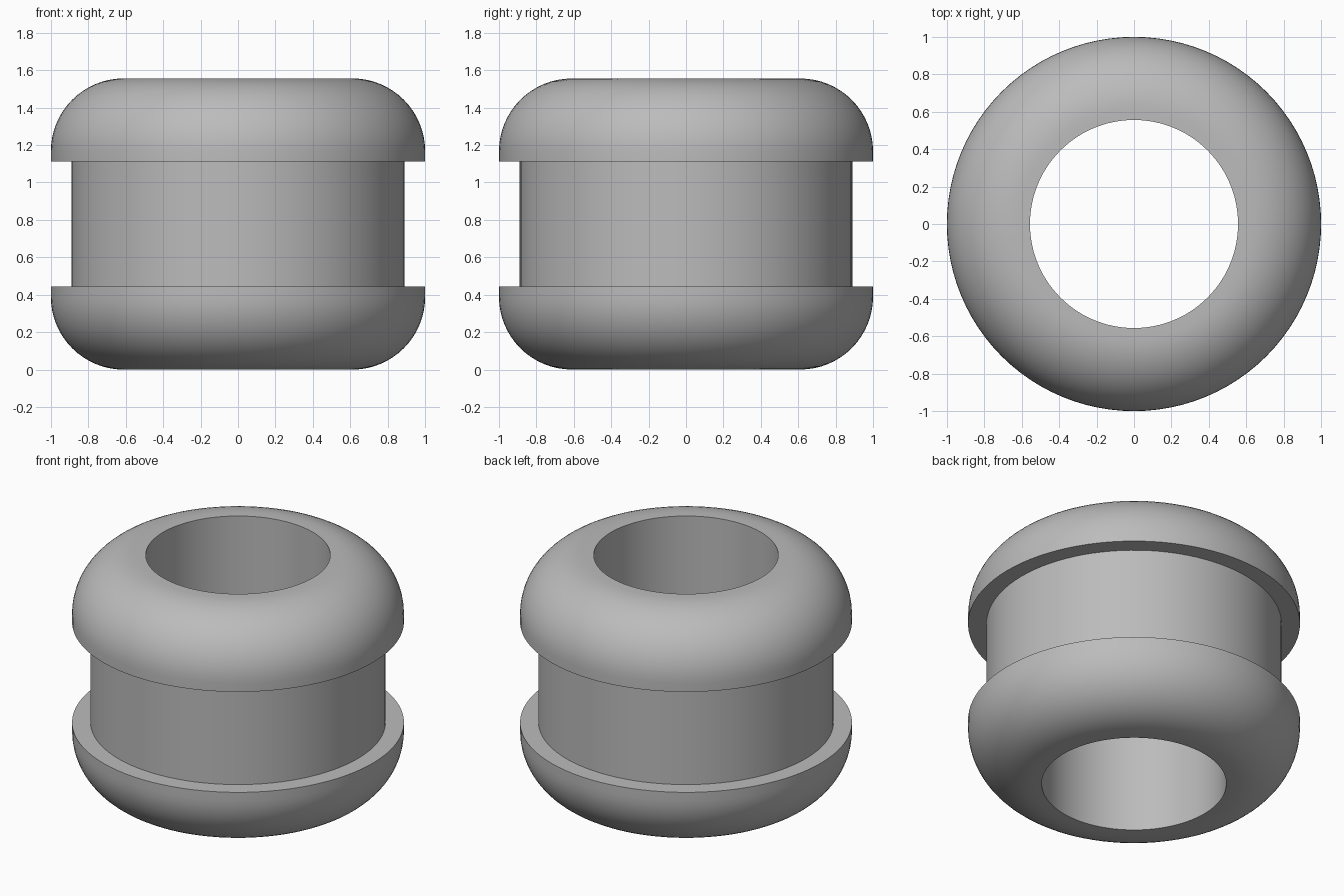
import bpy, bmesh, math

cube = bpy.data.objects.get("Cube")
if cube:
    bpy.data.objects.remove(cube, do_unlink=True)

HEIGHT = 1.556
OUTER, NECK, BORE = 1.0, 0.889, 0.556
FLANGE = 0.444       # height of each rounded flange
FILLET = 0.389       # radius of the rounded rims
SIDES, ARC = 96, 16

grey = bpy.data.materials.new("grey rubber")
grey.use_nodes = True
colour = (0.5, 0.5, 0.5, 1)
grey.diffuse_color = colour
grey.node_tree.nodes["Principled BSDF"].inputs["Base Color"].default_value = colour

# Lower half of the cross-section, from the bore out to the neck
half = [(BORE, 0)]
for i in range(ARC + 1):
    a = math.pi / 2 * i / ARC
    half.append((OUTER - FILLET + FILLET * math.sin(a), FILLET - FILLET * math.cos(a)))
half += [(OUTER, FLANGE), (NECK, FLANGE)]

# Mirror it to the upper half, then revolve the closed profile
profile = half + [(r, HEIGHT - z) for r, z in reversed(half)]
bm = bmesh.new()
rings = []
for s in range(SIDES):
    t = 2 * math.pi * s / SIDES
    rings.append([bm.verts.new((r * math.cos(t), r * math.sin(t), z)) for r, z in profile])
n = len(profile)
for s in range(SIDES):
    a, b = rings[s], rings[(s + 1) % SIDES]
    for i in range(n):
        j = (i + 1) % n
        bm.faces.new((a[i], b[i], b[j], a[j]))
bmesh.ops.recalc_face_normals(bm, faces=bm.faces)

mesh = bpy.data.meshes.new("grommet")
bm.to_mesh(mesh)
bm.free()
mesh.materials.append(grey)
grommet = bpy.data.objects.new("grommet", mesh)
bpy.context.collection.objects.link(grommet)

# Smooth shading with sharp rims
bpy.ops.object.select_all(action="DESELECT")
grommet.select_set(True)
bpy.context.view_layer.objects.active = grommet
bpy.ops.object.shade_smooth_by_angle(angle=math.radians(30))
